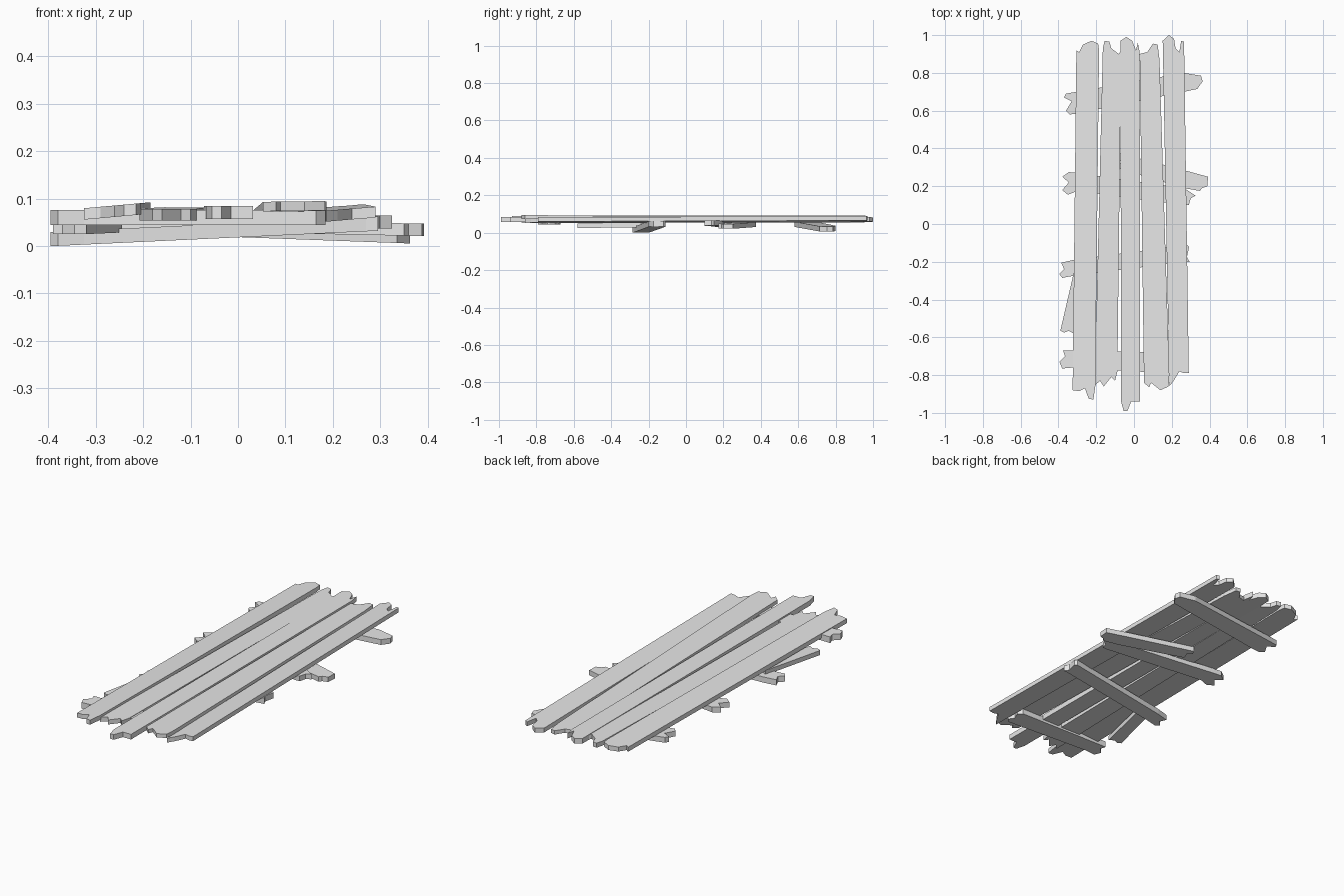
import bpy, bmesh

wood = bpy.data.materials.new("weathered_grey")
wood.diffuse_color = (0.8, 0.8, 0.8, 1)


def board(name, end_a, end_b, base, slope_x, slope_y, thick):
    """Flat board with two splintered ends; base is the underside height at
    the board's middle, the slopes tilt it along x and y."""
    outline = end_a + end_b
    cx = (min(p[0] for p in outline) + max(p[0] for p in outline)) / 2
    cy = (min(p[1] for p in outline) + max(p[1] for p in outline)) / 2
    bm = bmesh.new()
    rings = []
    for lift in (0, thick):
        rings.append([bm.verts.new((x, y, base + lift + slope_x * (x - cx) + slope_y * (y - cy)))
                      for x, y in outline])
    low, high = rings
    bm.faces.new(low[::-1])
    bm.faces.new(high)
    n = len(outline)
    for i in range(n):
        j = (i + 1) % n
        bm.faces.new((low[i], low[j], high[j], high[i]))
    bmesh.ops.recalc_face_normals(bm, faces=bm.faces)
    mesh = bpy.data.meshes.new(name)
    bm.to_mesh(mesh)
    bm.free()
    mesh.materials.append(wood)
    bpy.context.collection.objects.link(bpy.data.objects.new(name, mesh))


# Long planks: back end left to right, then front end right to left
board("plank_far_left",
      [(-.305, .92), (-.29, .91), (-.27, .95), (-.225, .97), (-.19, .955), (-.185, .92)],
      [(-.205, -.86), (-.215, -.93), (-.24, -.925), (-.26, -.87), (-.29, -.885), (-.325, -.88)],
      .062, .09, 0, .024)
board("plank_left",
      [(-.165, .93), (-.155, .97), (-.13, .965), (-.12, .93), (-.08, .90), (-.068, .92)],
      [(-.088, -.78), (-.10, -.83), (-.12, -.81), (-.16, -.86), (-.18, -.83), (-.208, -.855)],
      .056, 0, .002, .024)
board("plank_middle",
      [(-.072, .97), (-.04, .99), (-.01, .97), (.01, .92), (.02, .96), (.03, .91)],
      [(.032, -.94), (-.015, -.94), (-.035, -.99), (-.055, -.99), (-.068, -.94)],
      .057, 0, 0, .027)
board("plank_right",
      [(.03, .90), (.07, .91), (.10, .955), (.125, .95), (.135, .87)],
      [(.187, -.80), (.183, -.86), (.14, -.88), (.09, -.84), (.08, -.865), (.053, -.84)],
      .064, .01, -.011, .02)
board("plank_far_right",
      [(.152, .97), (.185, 1.0), (.212, .98), (.22, .93), (.24, .91), (.25, .97), (.265, .965)],
      [(.29, -.79), (.265, -.79), (.24, -.78), (.21, -.83), (.187, -.86)],
      .058, .08, .004, .023)

# Cross slats underneath: left end top to bottom, then right end bottom to top
board("cross_slat_back",
      [(-.305, .70), (-.36, .69), (-.37, .67), (-.33, .65), (-.36, .60), (-.34, .58), (-.30, .585)],
      [(.265, .70), (.335, .715), (.363, .755), (.355, .785), (.265, .80)],
      .019, -.037, 0, .028)
board("cross_slat_upper",
      [(-.30, .27), (-.345, .275), (-.38, .25), (-.345, .22), (-.38, .18), (-.35, .155), (-.30, .175)],
      [(.265, .10), (.29, .10), (.30, .135), (.325, .15), (.265, .19)],
      .034, .01, 0, .027)
board("short_slat",
      [(-.08, .375), (-.095, .35), (-.07, .33), (-.085, .295)],
      [(.265, .19), (.35, .175), (.36, .19), (.388, .20), (.392, .25), (.265, .285)],
      .026, -.02, 0, .026)
board("cross_slat_lower",
      [(-.32, -.19), (-.385, -.205), (-.37, -.24), (-.395, -.265), (-.38, -.285), (-.325, -.275)],
      [(.27, -.20), (.295, -.20), (.28, -.175), (.292, -.12), (.28, -.11)],
      .016, .047, 0, .03)
board("slanted_slat",
      [(-.31, -.22), (-.39, -.565), (-.37, -.575), (-.345, -.565), (-.32, -.58)],
      [(-.245, -.24), (-.26, -.22), (-.285, -.23)],
      .027, 0, .01, .024)
board("cross_slat_front",
      [(-.325, -.67), (-.375, -.67), (-.365, -.70), (-.395, -.73), (-.38, -.765), (-.325, -.76)],
      [(.165, -.79), (.185, -.77), (.165, -.74), (.182, -.70), (.16, -.68)],
      .044, 0, 0, .032)
